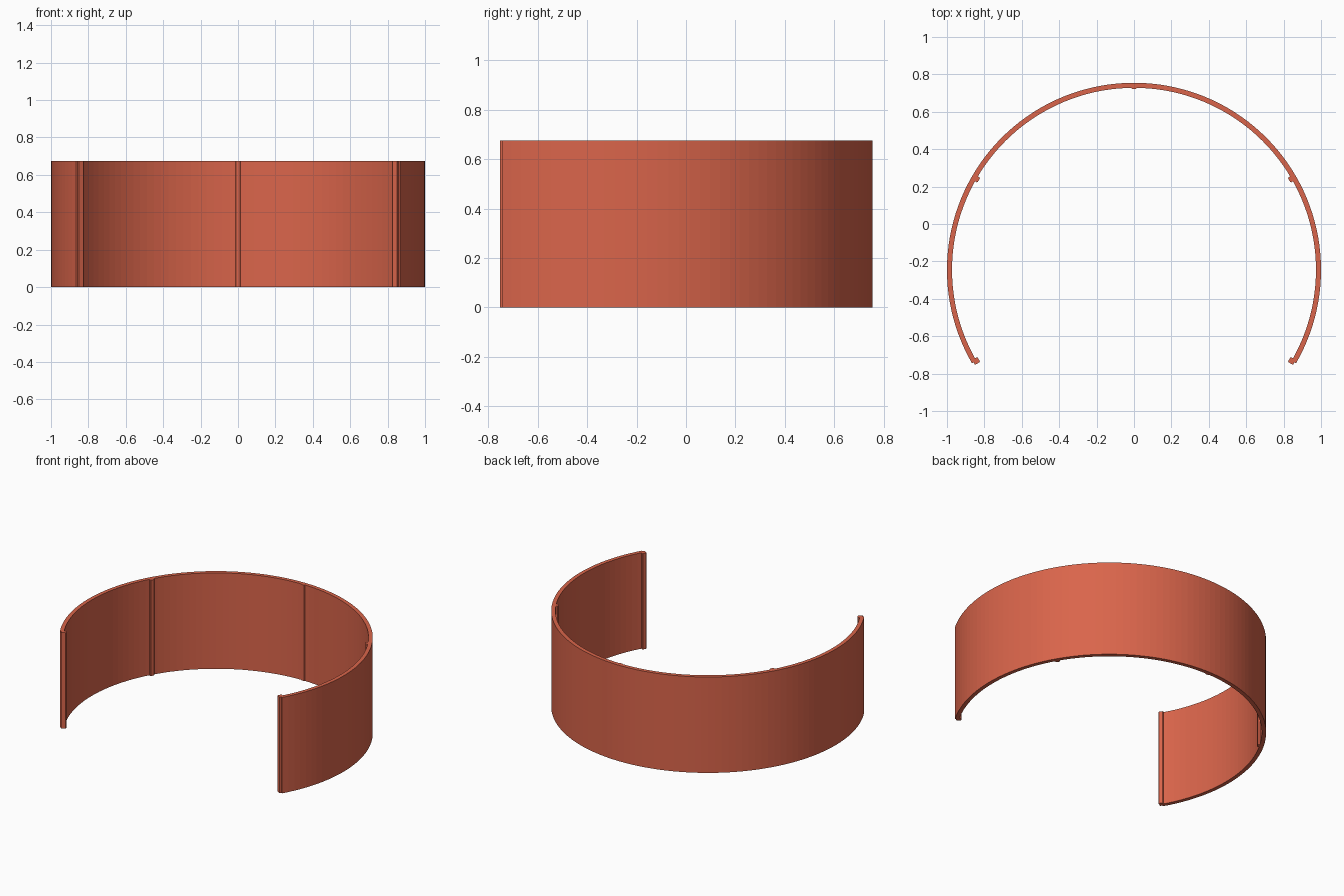
import bpy, bmesh, math

if "Cube" in bpy.data.objects:
    bpy.data.objects.remove(bpy.data.objects["Cube"])

CY, H = -0.245, 0.675          # arc centre on y, wall height
R_OUT, R_IN = 1.0, 0.973

mat = bpy.data.materials.new("terracotta")
mat.diffuse_color = (0.70, 0.13, 0.07, 1)
mat.use_nodes = True
mat.node_tree.nodes["Principled BSDF"].inputs["Base Color"].default_value = mat.diffuse_color


def prism(name, outline):
    """Extrude a closed plan outline up to the wall height."""
    bm = bmesh.new()
    face = bm.faces.new([bm.verts.new((x, y, 0)) for x, y in outline])
    ext = bmesh.ops.extrude_face_region(bm, geom=[face])
    verts = [v for v in ext["geom"] if isinstance(v, bmesh.types.BMVert)]
    bmesh.ops.translate(bm, verts=verts, vec=(0, 0, H))
    bmesh.ops.recalc_face_normals(bm, faces=bm.faces)
    mesh = bpy.data.meshes.new(name)
    bm.to_mesh(mesh)
    bm.free()
    mesh.materials.append(mat)
    obj = bpy.data.objects.new(name, mesh)
    bpy.context.collection.objects.link(obj)
    return obj


def polar(r, deg, side=0.0):
    a = math.radians(deg)
    return (r * math.cos(a) - side * math.sin(a),
            CY + r * math.sin(a) + side * math.cos(a))


def wall(name, a0, a1, step=2.5):
    n = round((a1 - a0) / step)
    angles = [a0 + (a1 - a0) * i / n for i in range(n + 1)]
    prism(name, [polar(R_OUT, a) for a in angles] +
          [polar(R_IN, a) for a in reversed(angles)])


def post(name, deg, r0, r1, half):
    c = 0.004  # clipped inner corners
    prism(name, [polar(r1, deg, -half), polar(r1, deg, half),
                 polar(r0 + c, deg, half), polar(r0, deg, half - c),
                 polar(r0, deg, c - half), polar(r0 + c, deg, -half)])


# Curved wall panels
wall("right_wall", -30, 30)
wall("back_wall", 30, 150)
wall("left_wall", 150, 210)

# Posts at the panel joints and open ends
for label, deg in (("right_end_post", -30), ("right_joint_post", 30),
                   ("left_joint_post", 150), ("left_end_post", 210)):
    post(label, deg, 0.958, 0.990, 0.015)

# Slim rib in the middle of the back wall
post("back_rib", 90, 0.967, 0.990, 0.014)
